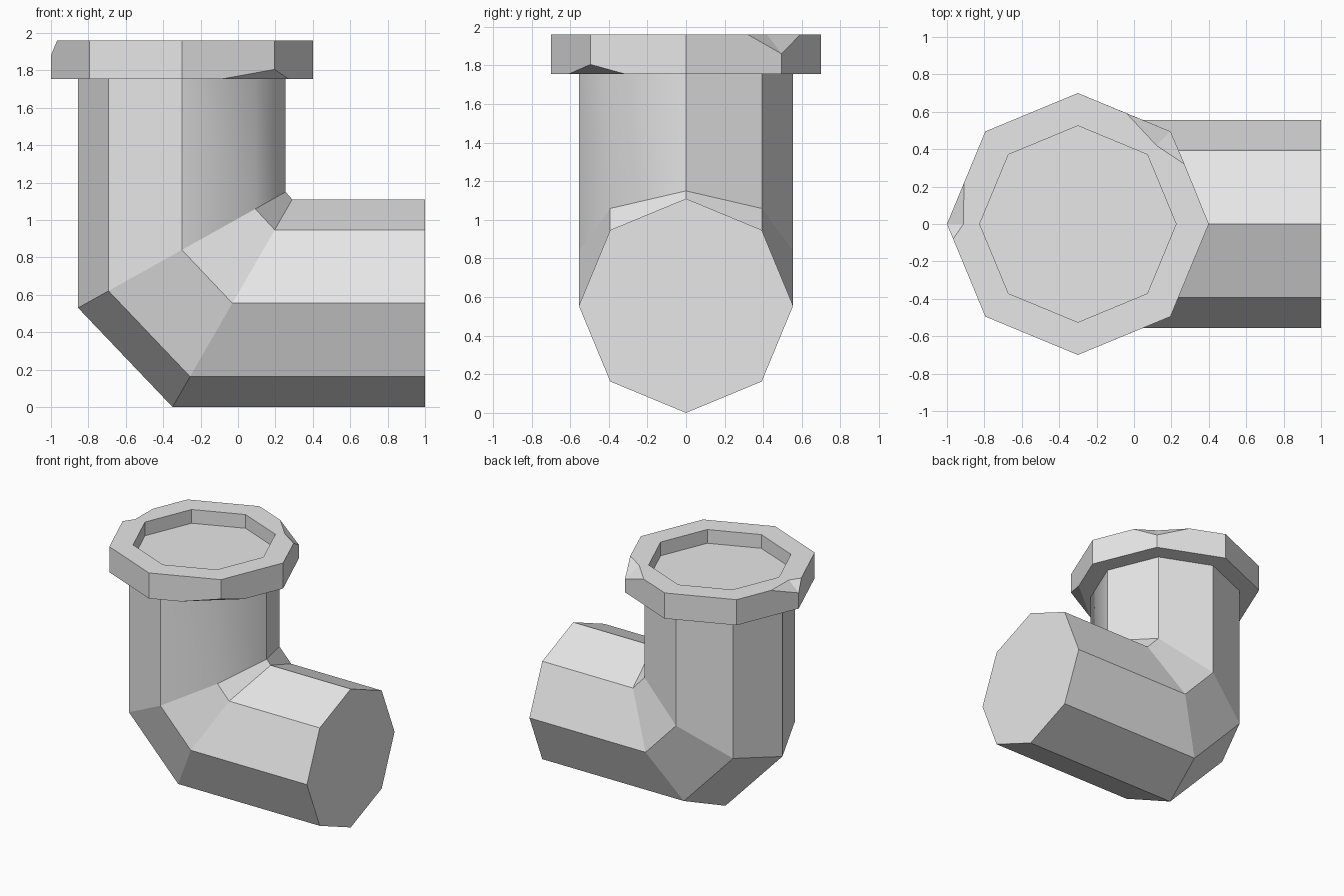
import bpy, bmesh
from math import cos, sin, pi

cube = bpy.data.objects.get("Cube")
if cube:
    bpy.data.objects.remove(cube, do_unlink=True)

SIDES = 8
CX = -0.3                      # axis of the upright pipe
PIPE_R, RIM_R, BORE_R = 0.555, 0.70, 0.525
RIM_LOW, RIM_TOP, FLOOR = 1.755, 1.96, 1.85

grey = bpy.data.materials.new("plain grey")
grey.use_nodes = True
grey.diffuse_color = (0.8, 0.8, 0.8, 1)
grey.node_tree.nodes["Principled BSDF"].inputs["Base Color"].default_value = (0.8, 0.8, 0.8, 1)


def finish(bm, name):
    """Turn a bmesh into a named object with consistent normals."""
    bmesh.ops.remove_doubles(bm, verts=bm.verts[:], dist=0.0005)
    bmesh.ops.recalc_face_normals(bm, faces=bm.faces[:])
    mesh = bpy.data.meshes.new(name)
    bm.to_mesh(mesh)
    bm.free()
    mesh.materials.append(grey)
    obj = bpy.data.objects.new(name, mesh)
    bpy.context.collection.objects.link(obj)
    return obj


def octagon(radius, z):
    return [(CX + radius * cos(i * pi / 4), radius * sin(i * pi / 4), z)
            for i in range(SIDES)]


def face(bm, points):
    return bm.faces.new([bm.verts.new(p) for p in points])


def bridge(bm, a, b):
    return [face(bm, (a[i], a[(i + 1) % SIDES], b[(i + 1) % SIDES], b[i]))
            for i in range(SIDES)]


# Elbow pipe: upright run, mitred corner, horizontal run, closed end
bm = bmesh.new()
angles = [i * pi / 4 for i in range(SIDES)]
top = octagon(PIPE_R, RIM_LOW)
upper_mitre = [(CX + PIPE_R * cos(a), PIPE_R * sin(a), 0.84 + 0.31 * cos(a)) for a in angles]
lower_mitre = [(-0.03 + 0.32 * cos(a), PIPE_R * sin(a), PIPE_R + PIPE_R * cos(a)) for a in angles]
mouth = [(1.0, y, z) for x, y, z in lower_mitre]
upright = bridge(bm, top, upper_mitre)
for f in upright[6:]:          # the one softened corner of the upright run
    f.smooth = True
bridge(bm, upper_mitre, lower_mitre)
bridge(bm, lower_mitre, mouth)
face(bm, mouth)
finish(bm, "elbow_pipe")

# Rim chips: corner -> (point before, inner point, point after, depth apex height)
top_chips = {1: ((0.27, 0.32), (0.12, 0.42), (-0.04, 0.592), 1.86),
             4: ((-0.909, 0.22), (-0.912, 0.0), (-0.967, -0.08), 1.88)}
low_chips = {7: ((-0.08, -0.609), (0.13, -0.43), (0.27, -0.314), 1.805)}

# Rim: ring with chipped corners and a shallow recess
bm = bmesh.new()


def rim_corner(i, z, chips):
    """Return the before, inner, after and apex points of one corner."""
    corner = octagon(RIM_R, z)[i]
    if i not in chips:
        return [corner] * 4
    before, inner, after, apex = chips[i]
    return [(*before, z), (*inner, z), (*after, z), (*corner[:2], apex)]


def add_face(points):
    """Add a face after dropping repeated points."""
    face(bm, list(dict.fromkeys(points)))


bore, floor = octagon(BORE_R, RIM_TOP), octagon(BORE_R, FLOOR)
collar = octagon(PIPE_R, RIM_LOW)
for i in range(SIDES):
    j = (i + 1) % SIDES
    t0, t1 = (rim_corner(k, RIM_TOP, top_chips) for k in (i, j))
    b0, b1 = (rim_corner(k, RIM_LOW, low_chips) for k in (i, j))
    # Outer wall
    add_face([b0[3], b0[2], b1[0], b1[3], t1[3], t1[0], t0[2], t0[3]])
    # Top and underside
    add_face([bore[i], t0[1], t0[2], t1[0], t1[1], bore[j]])
    add_face([collar[i], b0[1], b0[2], b1[0], b1[1], collar[j]])
    # Broken faces of a chip
    for chipped, (before, inner, after, apex) in ((i in top_chips, t0), (i in low_chips, b0)):
        if chipped:
            add_face([apex, before, inner])
            add_face([apex, inner, after])
bridge(bm, bore, floor)
face(bm, floor)
finish(bm, "pipe_rim")
